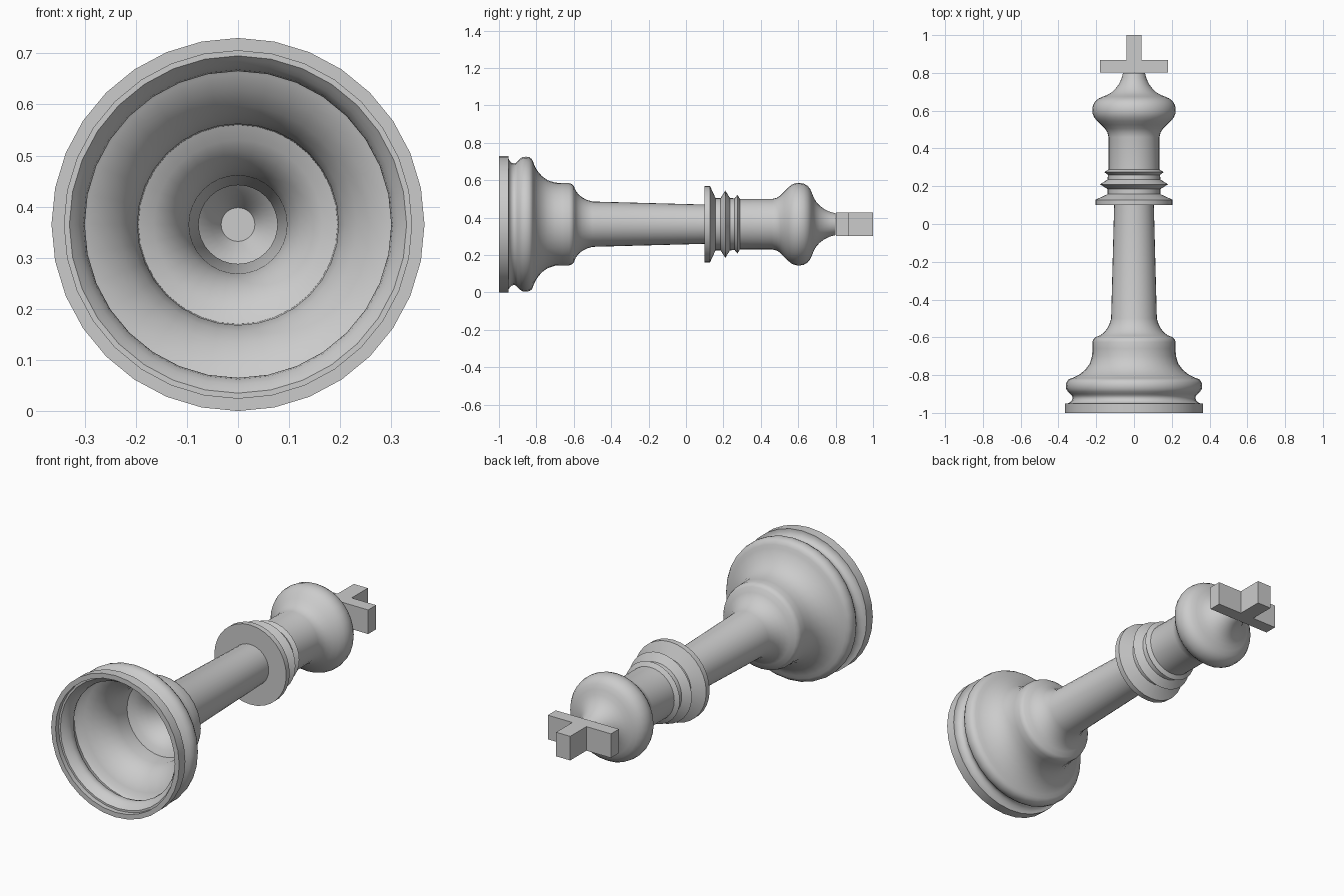
import bpy, bmesh, math
from mathutils import Matrix, Vector

AXIS_Z = 0.365
SIDES = 32

grey = bpy.data.materials.new("light_grey")
grey.diffuse_color = (0.6, 0.6, 0.6, 1)


def finish(bm, name, smooth):
    bmesh.ops.recalc_face_normals(bm, faces=bm.faces)
    me = bpy.data.meshes.new(name)
    bm.to_mesh(me)
    bm.free()
    me.materials.append(grey)
    ob = bpy.data.objects.new(name, me)
    bpy.context.collection.objects.link(ob)
    if smooth:
        bpy.ops.object.select_all(action='DESELECT')
        ob.select_set(True)
        bpy.context.view_layer.objects.active = ob
        bpy.ops.object.shade_smooth_by_angle(angle=math.radians(35))
    return ob


def lathe(name, profile):
    """Turn (y, radius) points around the lying axis."""
    bm = bmesh.new()
    vs = [bm.verts.new((0, y, AXIS_Z + r)) for y, r in profile]
    es = [bm.edges.new(p) for p in zip(vs, vs[1:])]
    bmesh.ops.spin(bm, geom=vs + es, cent=(0, 0, AXIS_Z), axis=(0, 1, 0),
                   angle=2 * math.pi, steps=SIDES, use_merge=False)
    bmesh.ops.remove_doubles(bm, verts=bm.verts, dist=0.0004)
    return finish(bm, name, True)


# outer wall: base ring, bulge, bell, shaft, collar, column, head
outer = [
    (-1, .365), (-.95, .365), (-.95, .352), (-.942, .337), (-.932, .328),
    (-.92, .325), (-.91, .328), (-.90, .337), (-.888, .35), (-.873, .359),
    (-.855, .361), (-.838, .358), (-.825, .349), (-.818, .335),
    (-.812, .318), (-.803, .30), (-.79, .28), (-.77, .257), (-.74, .235),
    (-.70, .222), (-.66, .22), (-.625, .22), (-.61, .215), (-.60, .205),
    (-.59, .18), (-.575, .16), (-.555, .143), (-.53, .13), (-.50, .121),
    (.10, .105), (.10, .205), (.128, .205), (.158, .14), (.185, .14),
    (.21, .18), (.235, .14), (.26, .138), (.275, .157), (.288, .135),
    (.46, .135), (.485, .141), (.505, .154), (.525, .174), (.545, .195),
    (.565, .211), (.585, .219), (.605, .221), (.63, .217), (.65, .205),
    (.664, .188), (.674, .165), (.684, .14), (.697, .118), (.715, .099),
    (.74, .08), (.77, .066), (.80, .058), (.80, 0),
]
# inner wall of the hollow piece, from the head back to the rim
inner = [
    (.775, 0), (.775, .033), (.74, .052), (.70, .083), (.67, .12),
    (.655, .15), (.635, .18), (.60, .195), (.57, .187), (.54, .16),
    (.51, .13), (.47, .11), (.125, .11), (.125, .077), (-.50, .096),
    (-.54, .107), (-.57, .122), (-.595, .142), (-.612, .165), (-.625, .195),
    (-.70, .197), (-.745, .209), (-.78, .232), (-.81, .262), (-.83, .295),
    (-.84, .322), (-.855, .336), (-.872, .333), (-.887, .319), (-.903, .305),
    (-.92, .30), (-.938, .303), (-.955, .313), (-.966, .322), (-.975, .33),
    (-.975, .34), (-1, .34), (-1, .365),
]
lathe("hollow_turned_body", outer + inner[0:])

# cross-shaped finial: T outline pushed through the depth
bm = bmesh.new()
half = [(.18, .803), (.18, .868), (.04, .868), (.04, 1.0)]
outline = half + [(-x, y) for x, y in reversed(half)]
face = bm.faces.new([bm.verts.new((x, y, AXIS_Z - .062)) for x, y in outline])
ext = bmesh.ops.extrude_face_region(bm, geom=[face])
bmesh.ops.translate(bm, vec=(0, 0, .124),
                    verts=[g for g in ext["geom"] if isinstance(g, bmesh.types.BMVert)])
finish(bm, "top_cross", False)
